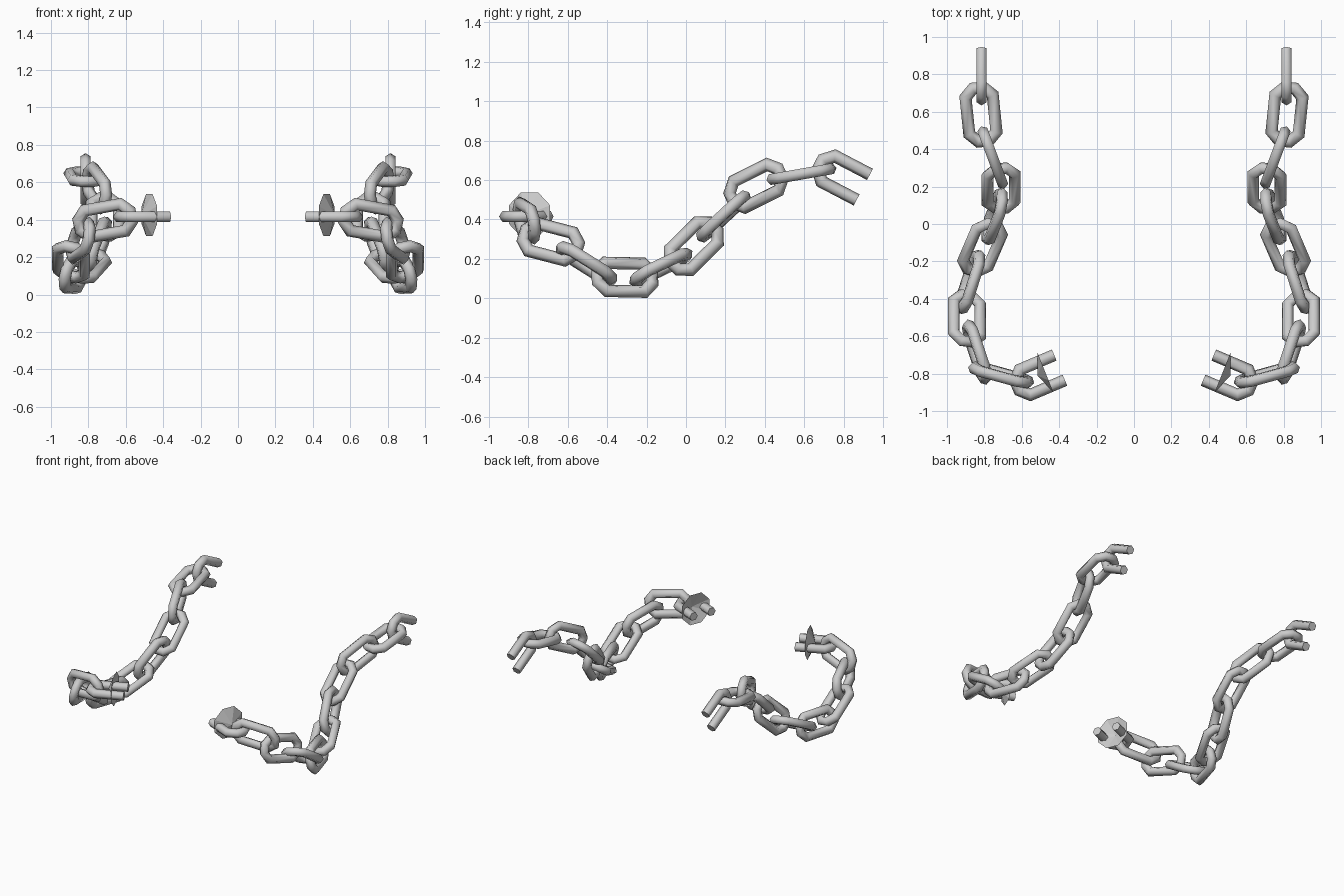
import bpy, bmesh
from math import cos, sin, pi, radians
from mathutils import Vector

if "Cube" in bpy.data.objects:
    bpy.data.objects.remove(bpy.data.objects["Cube"])

TUBE = 0.032
# Octagonal link centreline (along, across); first and last points are the bar ends
LINK = [(0.10, 0.073), (-0.10, 0.073), (-0.145, 0.028), (-0.145, -0.028),
        (-0.10, -0.073), (0.10, -0.073)]
FAR_END = [(0.145, -0.028), (0.145, 0.028)]


def frame(direction, hint):
    """Along, across and normal axes from a direction and a rough across axis."""
    d = Vector(direction).normalized()
    h = Vector(hint)
    w = (h - d * h.dot(d)).normalized()
    return d, w, d.cross(w)


def finish(name, bm, smooth=True):
    bmesh.ops.recalc_face_normals(bm, faces=bm.faces)
    mesh = bpy.data.meshes.new(name)
    bm.to_mesh(mesh)
    bm.free()
    ob = bpy.data.objects.new(name, mesh)
    bpy.context.collection.objects.link(ob)
    if smooth:
        bpy.ops.object.select_all(action='DESELECT')
        ob.select_set(True)
        bpy.context.view_layer.objects.active = ob
        bpy.ops.object.shade_smooth_by_angle(angle=radians(66))
    # Second chain is the mirror image across x = 0
    ob.modifiers.new("mirror", 'MIRROR').use_mirror_merge = False
    return ob


def link(name, centre, direction, hint, is_open=False):
    """Six-sided tube swept with mitred corners around the link path."""
    d, w, n = frame(direction, hint)
    c = Vector(centre)
    pts = [Vector(p) for p in (LINK if is_open else LINK + FAR_END)]
    count = len(pts)
    bm = bmesh.new()
    rings = []
    for i, p in enumerate(pts):
        a = (p - pts[i - 1]).normalized()
        b = (pts[(i + 1) % count] - p).normalized()
        if is_open and i == 0:
            a = b
        if is_open and i == count - 1:
            b = a
        na, nb = Vector((a.y, -a.x)), Vector((b.y, -b.x))
        m = (na + nb) / (1 + na.dot(nb))
        ring = []
        for k in range(6):
            t = k * pi / 3
            q = p + m * TUBE * cos(t)
            ring.append(bm.verts.new(c + d * q.x + w * q.y + n * TUBE * sin(t)))
        rings.append(ring)
    for i in range(count - 1 if is_open else count):
        r, s = rings[i], rings[(i + 1) % count]
        for k in range(6):
            j = (k + 1) % 6
            bm.faces.new((r[k], r[j], s[j], s[k]))
    if is_open:
        bm.faces.new(rings[0])
        bm.faces.new(rings[-1])
    return finish(name, bm)


UP = (0, 0, 1)
SIDE = (1, 0, 0)

# Open links at both ends of the chain
link("back_open_link", (0.815, 0.81, 0.61), (0, 0.88, -0.46), UP, True)
link("front_open_link", (0.49, -0.807, 0.415), (-0.92, 0.39, 0), (0, 1, 0), True)

# Closed links from back to front: centre, direction, across hint
links = [
    ((0.818, 0.585, 0.63), (0.10, 0.97, 0.17), SIDE),
    ((0.755, 0.355, 0.57), (0.33, 0.88, 0.44), UP),
    ((0.71, 0.19, 0.415), (0.0, 0.73, 0.68), (1, 0, 0.15)),
    ((0.745, 0.04, 0.265), (-0.27, 0.69, 0.68), (-0.2, 0, 1)),
    ((0.81, -0.127, 0.157), (-0.36, 0.84, 0.40), (1, 0, 0.2)),
    ((0.877, -0.31, 0.107), (-0.30, 0.95, -0.02), (-0.25, 0, 1)),
    ((0.893, -0.505, 0.175), (0.0, 0.84, -0.53), (1, 0, 0.3)),
    ((0.84, -0.685, 0.287), (0.31, 0.92, -0.24), (-0.2, 0, 1)),
    ((0.71, -0.807, 0.395), (-0.95, -0.26, 0.17), (0, -0.15, 1)),
]
for i, (c, d, h) in enumerate(links):
    link(f"chain_link_{i + 1}", c, d, h)

# Shallow eight-sided dish over the front open link
d, w, n = frame((-0.93, 0.37, 0), UP)
centre = Vector((0.474, -0.793, 0.425))
bm = bmesh.new()
tip = bm.verts.new(centre - d * 0.046)
rim = []
for k in range(8):
    t = (k + 0.5) * pi / 4
    rim.append(bm.verts.new(centre + (w * cos(t) + n * sin(t)) * 0.122))
for k in range(8):
    bm.faces.new((tip, rim[k], rim[(k + 1) % 8]))
finish("end_dish", bm, False)
